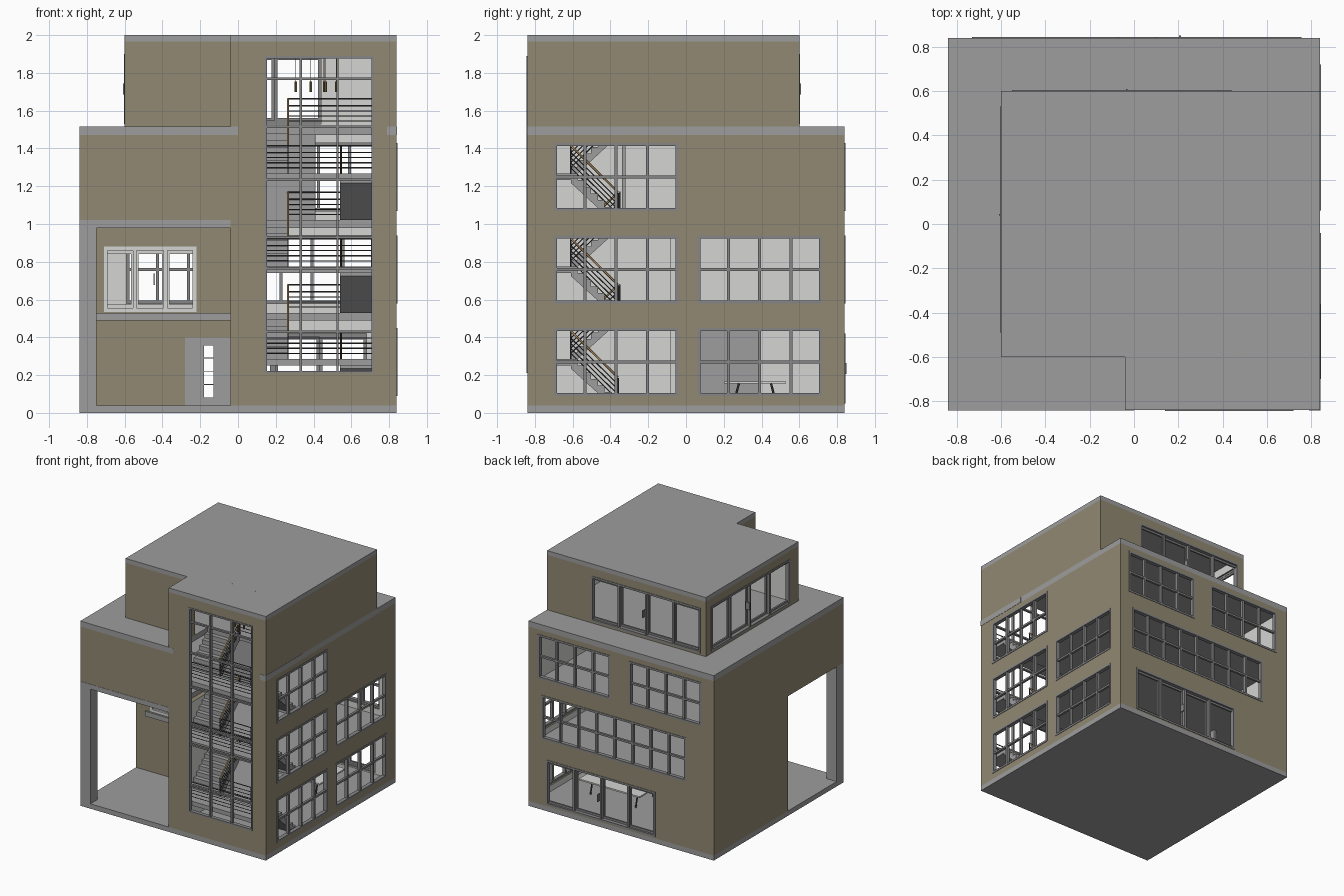
import bpy, bmesh, math
from mathutils import Vector

if "Cube" in bpy.data.objects:
    bpy.data.objects.remove(bpy.data.objects["Cube"])

def mat(name, r, g, b):
    m = bpy.data.materials.new(name)
    m.diffuse_color = (r, g, b, 1)
    m.use_nodes = True
    m.node_tree.nodes["Principled BSDF"].inputs["Base Color"].default_value = m.diffuse_color
    return m

BROWN = mat("wall_brown", .285, .25, .17)
GREY = mat("concrete_grey", .34, .34, .34)
WHITE = mat("interior_white", .66, .66, .65)
FRAME = mat("frame_grey", .24, .24, .24)
DARK = mat("rail_dark", .06, .06, .06)
WOOD = mat("handrail_wood", .55, .36, .16)
BRASS = mat("lamp_brass", .2, .15, .06)

def finish(name, bm, *mats):
    bmesh.ops.recalc_face_normals(bm, faces=bm.faces)
    me = bpy.data.meshes.new(name)
    bm.to_mesh(me)
    bm.free()
    for m in mats:
        me.materials.append(m)
    ob = bpy.data.objects.new(name, me)
    bpy.context.collection.objects.link(ob)
    return ob

def box(bm, x0, x1, y0, y1, z0, z1):
    r = bmesh.ops.create_cube(bm, size=1)
    for v in r["verts"]:
        v.co = Vector(((x0 + x1) / 2 + v.co.x * (x1 - x0),
                       (y0 + y1) / 2 + v.co.y * (y1 - y0),
                       (z0 + z1) / 2 + v.co.z * (z1 - z0)))

def boxes(name, m, *items):
    bm = bmesh.new()
    for b in items:
        box(bm, *b)
    return finish(name, bm, m)

def rod(bm, p, q, r):
    p, q = Vector(p), Vector(q)
    d = q - p
    c = bmesh.ops.create_cone(bm, cap_ends=True, segments=6, radius1=r, radius2=r, depth=d.length)
    rot = d.to_track_quat('Z', 'Y')
    for v in c["verts"]:
        v.co = rot @ v.co + (p + q) / 2

def wall(name, axis, d, inward, u0, u1, z0, z1, holes=(), t=.04, outer=BROWN, inner=WHITE):
    """Wall with rectangular holes; axis is the direction it runs along."""
    us = sorted({u0, u1} | {h for H in holes for h in H[:2]})
    zs = sorted({z0, z1} | {h for H in holes for h in H[2:]})
    cells = set()
    for i in range(len(us) - 1):
        for j in range(len(zs) - 1):
            u, z = (us[i] + us[i + 1]) / 2, (zs[j] + zs[j + 1]) / 2
            if not any(a < u < b and c < z < e for a, b, c, e in holes):
                cells.add((i, j))
    bm, vs = bmesh.new(), {}
    def V(i, j, k):
        if (i, j, k) not in vs:
            w = d + inward * t * k
            vs[i, j, k] = bm.verts.new((us[i], w, zs[j]) if axis == 'x' else (w, us[i], zs[j]))
        return vs[i, j, k]
    for i, j in cells:
        for k in (0, 1):
            f = bm.faces.new([V(i, j, k), V(i + 1, j, k), V(i + 1, j + 1, k), V(i, j + 1, k)])
            f.material_index = k
        for di, dj, a, b in ((-1, 0, (0, 0), (0, 1)), (1, 0, (1, 0), (1, 1)),
                             (0, -1, (0, 0), (1, 0)), (0, 1, (0, 1), (1, 1))):
            if (i + di, j + dj) not in cells:
                A, B = (i + a[0], j + a[1]), (i + b[0], j + b[1])
                bm.faces.new([V(*A, 0), V(*B, 0), V(*B, 1), V(*A, 1)])
    return finish(name, bm, outer, inner)

def window(name, axis, d, inward, hole, n, bars=(), w=.016, slide=False, m=FRAME):
    """Frame with n panes across and horizontal bars at given heights."""
    u0, u1, z0, z1 = hole
    bm = bmesh.new()
    def bar(a, b, c, e, n0=-.004, n1=.028):
        p, q = sorted((d + inward * n0, d + inward * n1))
        box(bm, *((a, b, p, q, c, e) if axis == 'x' else (p, q, a, b, c, e)))
    for a in (u0, u1 - w):
        bar(a, a + w, z0, z1)
    for c in (z0, z1 - w):
        bar(u0 + w, u1 - w, c, c + w)
    s = (u1 - u0) / n
    for k in range(1, n):
        bar(u0 + k * s - w / 2, u0 + k * s + w / 2, z0 + w, z1 - w, 0, .025)
    for z in bars:
        bar(u0 + w, u1 - w, z - w / 2, z + w / 2, .003, .022)
    if slide:  # sliding leaves on two tracks, with handles
        for k in range(n):
            o = .012 if k in (0, n - 1) else .026
            a, b = u0 + k * s, u0 + (k + 1) * s
            for p in (a, b - w):
                bar(p, p + w, z0 + w, z1 - w, o, o + .014)
            for c in (z0 + w, z1 - 2 * w):
                bar(a + w, b - w, c, c + w, o, o + .014)
        mid, zc = (u0 + u1) / 2, (z0 + z1) / 2
        bar(mid + .018, mid + .026, zc - .03, zc + .03, -.01, .03)
    return finish(name, bm, m)

# --- slabs and pillar
boxes("foundation", GREY, (-.84, .84, -.84, .84, 0, .04))
boxes("first_floor_slab", GREY, (-.8, .8, -.08, .8, .49, .53), (0, .8, -.36, -.08, .49, .53),
      (-.75, -.04, -.135, -.08, .49, .53))
boxes("second_floor_slab", GREY, (-.8, .8, -.12, .8, .98, 1.02), (0, .8, -.36, -.12, .98, 1.02),
      (-.838, -.04, -.842, -.12, .98, 1.02))
boxes("terrace_slab", GREY, (-.84, .84, -.36, .84, 1.47, 1.515), (-.84, 0, -.842, -.36, 1.47, 1.515),
      (.79, .842, -.842, -.36, 1.47, 1.515))
boxes("roof_slab", GREY, (-.6, .84, -.6, .6, 1.965, 2), (-.04, .84, -.84, -.6, 1.965, 2))
boxes("carport_pillar", GREY, (-.84, -.75, -.84, -.75, .04, .98))

# --- walls and their windows
tower = (.14, .72, .21, 1.89)
wall("tower_front_wall", 'x', -.84, 1, -.04, .84, .04, 1.965, [tower])
window("tower_window", 'x', -.84, 1, tower, 3, (.43, .765, .93, 1.235, 1.515, 1.77), .013)

levels = (.09, .58, 1.07)
side = [(-.7, -.04, z, z + .36) for z in levels] + [(.06, .72, z, z + .36) for z in levels[:2]]
wall("right_wall", 'y', .84, -1, -.84, .84, .04, 1.47, side)
wall("right_penthouse_wall", 'y', .84, -1, -.84, .6, 1.515, 1.965)
for i, h in enumerate(side):
    window(f"right_window_{i}", 'y', .84, -1, h, 4, (h[2] + .18,))

back_door = (-.31, .68, .05, .42)
back = [(-.59, .72, .58, .94), (.095, .755, 1.07, 1.43), (-.73, -.07, 1.07, 1.43)]
wall("back_wall", 'x', .84, -1, -.84, .84, .04, 1.47, [back_door] + back)
window("back_sliding_door", 'x', .84, -1, back_door, 4, slide=True)
for i, h in enumerate(back):
    window(f"back_window_{i}", 'x', .84, -1, h, 4 if i else 8, (h[2] + .18,))

wall("left_wall", 'y', -.84, 1, -.84, .84, .04, 1.47, [(-.84, -.12, .04, .98)])
wall("upper_front_wall", 'x', -.84, 1, -.84, -.04, 1.02, 1.47)
wall("tower_carport_wall", 'y', -.04, 1, -.84, -.08, .04, .98)

porch_win, porch_door = (-.71, -.22, .535, .88), (-.28, -.04, .04, .4)
wall("carport_back_wall", 'x', -.12, 1, -.84, -.04, .04, .98, [porch_win, porch_door])
window("carport_window", 'x', -.12, 1, porch_win, 3, w=.02, slide=True, m=WHITE)
panes = [(-.18, -.13, .082 + k * .07, .148 + k * .07) for k in range(4)]
wall("front_door", 'x', -.125, 1, *porch_door, panes, .03, GREY, GREY)

pent_back, pent_left = (-.55, .44, 1.53, 1.9), (-.49, .53, 1.53, 1.9)
wall("penthouse_back_wall", 'x', .6, -1, -.6, .84, 1.515, 1.965, [pent_back])
window("penthouse_back_door", 'x', .6, -1, pent_back, 4, slide=True)
wall("penthouse_left_wall", 'y', -.6, 1, -.6, .6, 1.515, 1.965, [pent_left])
window("penthouse_left_door", 'y', -.6, 1, pent_left, 4, slide=True)
wall("penthouse_front_wall", 'x', -.6, 1, -.6, 0, 1.515, 1.965)
wall("tower_upper_left_wall", 'y', -.04, 1, -.84, -.6, 1.515, 1.965)

# --- interior partitions and table
boxes("partitions", GREY, (-.5, -.48, .07, .39, .04, .49), (0, .41, -.34, -.32, 1.02, 1.47))
boxes("table_top", WHITE, (.05, .6, .2, .53, .155, .167))
bm = bmesh.new()
for x in (.12, .53):
    for y, s in ((.28, -1), (.45, 1)):
        rod(bm, (x, y, .155), (x, y + s * .03, .04), .006)
finish("table_legs", bm, DARK)

# --- stairs: two flights and a landing per storey
Y0, Y1, N = -.61, -.36, 7
A, B = (.54, .8), (0, .265)

def flight(name, xs, ya, yb, za, zb):
    dy, dz = (yb - ya) / N, (zb - za) / N
    prof = [(ya, za)]
    for k in range(N):
        prof += [(ya + k * dy, za + (k + 1) * dz), (ya + (k + 1) * dy, za + (k + 1) * dz)]
    prof += [(yb, zb - .05), (ya + dy, za)]
    bm = bmesh.new()
    loops = [[bm.verts.new((x, y, z)) for y, z in prof] for x in xs]
    for l in loops:
        bm.faces.new(l)
    for k in range(len(prof)):
        m = (k + 1) % len(prof)
        bm.faces.new([loops[0][k], loops[0][m], loops[1][m], loops[1][k]])
    finish(name, bm, GREY)

bars, grips = bmesh.new(), bmesh.new()

def railing(p, q, wood=True):
    p, q = Vector(p), Vector(q)
    for h in (.03, .057, .084, .111):
        rod(bars, p + Vector((0, 0, h)), q + Vector((0, 0, h)), .003)
    for e in (p, q):
        rod(bars, e, e + Vector((0, 0, .145)), .004)
    top = Vector((0, 0, .148))
    rod(grips if wood else bars, p + top, q + top, .006 if wood else .004)

for i, z in enumerate((.04, .53, 1.02)):
    top = (.53, 1.02, 1.515)[i]
    mid = (z + top) / 2
    flight(f"lower_flight_{i}", A, Y1, Y0, z, mid)
    flight(f"upper_flight_{i}", B, Y0, Y1, mid, top)
    boxes(f"landing_{i}", GREY, (0, .8, -.8, Y0, mid - .035, mid))
    railing((.545, Y1, z), (.545, Y0, mid))
    railing((.265, Y0, mid), (.265, Y1, top))
    railing((.01, -.785, mid), (.79, -.785, mid), False)
    railing((.265, Y0, mid), (.545, Y0, mid), False)
    railing((.265, Y1 + .01, top), (.545 if i < 2 else .79, Y1 + .01, top), False)
finish("rail_bars", bars, DARK)
finish("handrails", grips, WOOD)

# --- pendant lamps over the stairwell
lamps, wires = bmesh.new(), bmesh.new()
for k, (x, y) in enumerate(((.305, -.51), (.385, -.59), (.465, -.585), (.52, -.52), (.455, -.65))):
    rod(lamps, (x, y, 1.7), (x, y, 1.755), .007)
    rod(wires, (x, y, 1.755), (x, y, 2.0005), .002)
finish("pendant_lamps", lamps, BRASS)
finish("lamp_wires", wires, WOOD)
